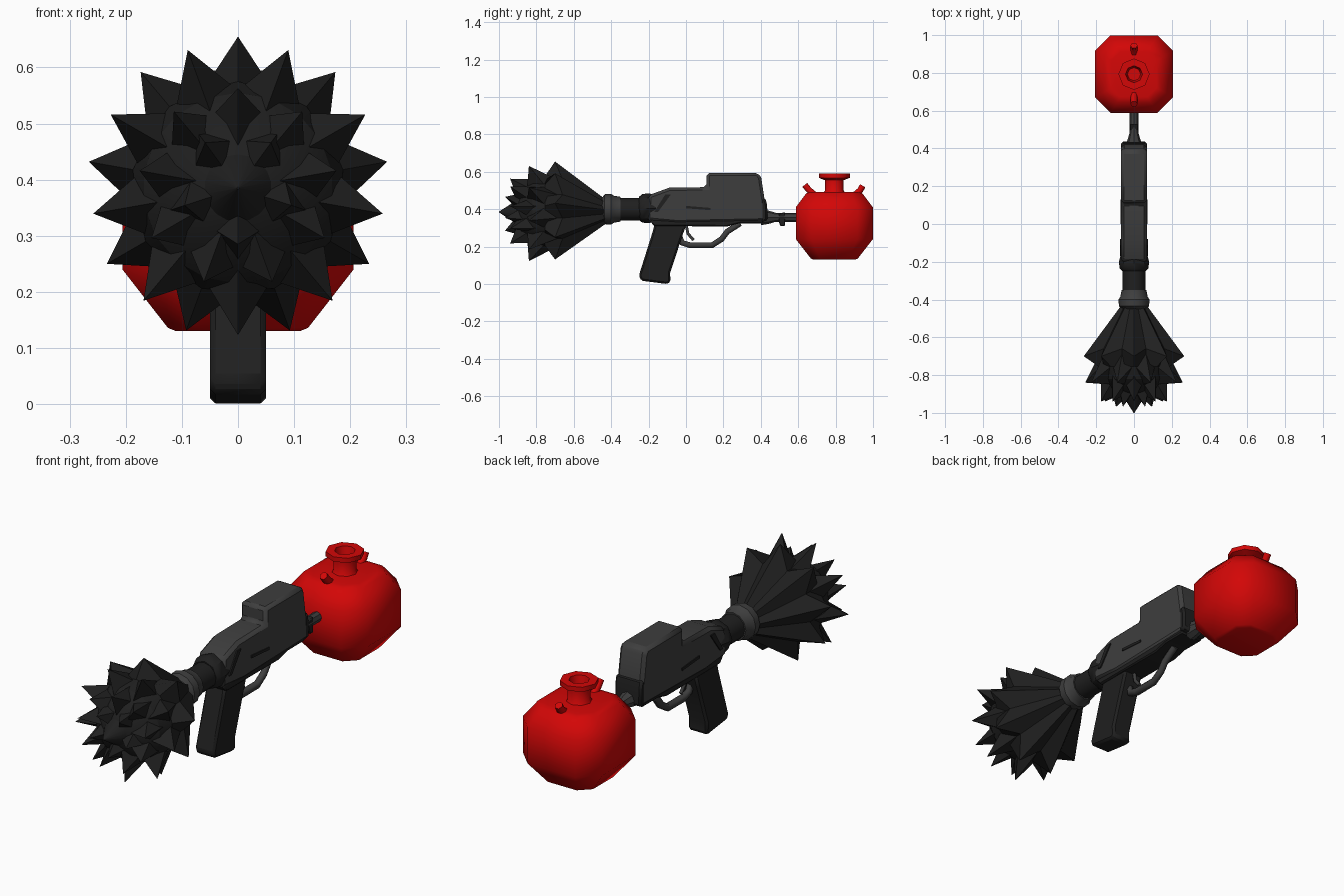
import bpy, bmesh
from math import sin, cos, pi, radians

if "Cube" in bpy.data.objects:
    bpy.data.objects.remove(bpy.data.objects["Cube"], do_unlink=True)


def material(name, r, g, b):
    m = bpy.data.materials.new(name)
    m.use_nodes = True
    m.diffuse_color = (r, g, b, 1)
    bsdf = m.node_tree.nodes["Principled BSDF"]
    bsdf.inputs["Base Color"].default_value = (r, g, b, 1)
    bsdf.inputs["Roughness"].default_value = 0.7
    return m


BLACK = material("matte black", 0.014, 0.014, 0.014)
GREY = material("gunmetal grey", 0.048, 0.048, 0.048)
RED = material("tank red", 0.65, 0.002, 0.002)


def finish(obj, mat, angle=35):
    obj.data.materials.append(mat)
    bpy.ops.object.select_all(action='DESELECT')
    obj.select_set(True)
    bpy.context.view_layer.objects.active = obj
    bpy.ops.object.shade_smooth_by_angle(angle=radians(angle))
    return obj


def from_bmesh(name, bm, mat, angle=35):
    bmesh.ops.recalc_face_normals(bm, faces=bm.faces)
    mesh = bpy.data.meshes.new(name)
    bm.to_mesh(mesh)
    bm.free()
    obj = bpy.data.objects.new(name, mesh)
    bpy.context.collection.objects.link(obj)
    return finish(obj, mat, angle)


def loft(name, rings, mat, angle=35):
    """Skin a stack of equally sized point rings and cap both ends."""
    bm = bmesh.new()
    loops = [[bm.verts.new(p) for p in ring] for ring in rings]
    n = len(loops[0])
    for a, b in zip(loops, loops[1:]):
        for i in range(n):
            j = (i + 1) % n
            bm.faces.new((a[i], a[j], b[j], b[i]))
    bm.faces.new(loops[0])
    bm.faces.new(loops[-1])
    return from_bmesh(name, bm, mat, angle)


def polar(y, r, a, z):
    return (r * cos(a), y, z + r * sin(a))


def barrel(name, profile, z, sides, mat):
    """Turn (y, radius) pairs around a lengthwise axis."""
    rings = [[polar(y, r, 2 * pi * i / sides, z) for i in range(sides)]
             for y, r in profile]
    return loft(name, rings, mat)


def slab(name, profile, half, mat, bevel=0.015, x=0):
    """Extrude a (y, z) side profile across the width, then bevel it."""
    rings = [[(x + s * half, y, z) for y, z in profile] for s in (-1, 1)]
    obj = loft(name, rings, mat)
    if bevel:
        mod = obj.modifiers.new("bevel", 'BEVEL')
        mod.width = bevel
        mod.segments = 1
    return obj


def tube(name, points, radius, mat):
    """Sweep a round section along (y, z) points in the middle plane."""
    curve = bpy.data.curves.new(name, 'CURVE')
    curve.dimensions = '3D'
    curve.bevel_depth = radius
    curve.bevel_resolution = 1
    curve.use_fill_caps = True
    spline = curve.splines.new('POLY')
    spline.points.add(len(points) - 1)
    for p, (y, z) in zip(spline.points, points):
        p.co = (0, y, z, 1)
    obj = bpy.data.objects.new(name, curve)
    bpy.context.collection.objects.link(obj)
    curve.materials.append(mat)
    return obj


# Spiked head core: ribbed cone with a star rim, closed by a dome
SPIKES, HEAD_Z = 9, 0.385
STEP = pi / SPIKES
# (y, radius) on the ribs, then in the grooves between them
core = [((-0.42, 0.06), (-0.42, 0.05)), ((-0.70, 0.27), (-0.66, 0.185)),
        ((-0.755, 0.19), (-0.75, 0.185)), ((-0.82, 0.17), (-0.82, 0.17)),
        ((-0.88, 0.12), (-0.88, 0.12)), ((-0.91, 0.06), (-0.91, 0.06)),
        ((-1.0, 0.002), (-1.0, 0.002))]
loft("spiked_head_core", [[polar(*pair[i % 2], pi / 2 + i * STEP, HEAD_Z)
                           for i in range(2 * SPIKES)] for pair in core], BLACK, 25)


def spike_row(name, count, start, tip, back, side, front, spread):
    """Ring of four-sided spikes; each argument pair is (y, radius)."""
    bm = bmesh.new()
    for k in range(count):
        a = start + 2 * pi * k / count
        top = bm.verts.new(polar(*tip, a, HEAD_Z))
        base = [bm.verts.new(polar(*p, a + d, HEAD_Z)) for p, d in
                ((back, 0), (side, spread), (front, 0), (side, -spread))]
        for i in range(4):
            bm.faces.new((top, base[i], base[(i + 1) % 4]))
        bm.faces.new(base)
    from_bmesh(name, bm, BLACK, 25)


spike_row("outer_spikes", SPIKES, pi / 2 + STEP, (-0.84, 0.262), (-0.55, 0.115),
          (-0.755, 0.18), (-0.85, 0.13), 0.31)
spike_row("middle_spikes", SPIKES, pi / 2, (-0.94, 0.178), (-0.77, 0.175),
          (-0.85, 0.14), (-0.90, 0.07), 0.3)
spike_row("inner_spikes", 5, -pi / 2, (-0.968, 0.10), (-0.86, 0.13),
          (-0.89, 0.085), (-0.91, 0.03), 0.5)

# Muzzle collar, barrel and receiver nose
barrel("muzzle_collar", [(-0.45, 0.06), (-0.435, 0.08), (-0.40, 0.082),
                         (-0.385, 0.072), (-0.35, 0.066)], 0.40, 12, GREY)
barrel("barrel", [(-0.36, 0.06), (-0.22, 0.06)], 0.40, 12, BLACK)
barrel("receiver_nose", [(-0.25, 0.062), (-0.235, 0.076), (-0.20, 0.08),
                         (-0.16, 0.07)], 0.405, 8, BLACK)

# Receiver with its raised rear housing
slab("receiver", [(-0.21, 0.34), (-0.20, 0.475), (-0.09, 0.515), (0.11, 0.518),
                  (0.11, 0.595), (0.385, 0.595), (0.402, 0.57), (0.425, 0.42),
                  (0.43, 0.335), (-0.05, 0.325)], 0.068, GREY)
slab("receiver_underside", [(-0.20, 0.345), (-0.17, 0.31), (0.22, 0.308),
                            (0.29, 0.325), (0.41, 0.325), (0.41, 0.35),
                            (-0.05, 0.34)], 0.06, BLACK, 0.006)
slab("rear_plate", [(0.40, 0.45), (0.425, 0.46), (0.434, 0.42),
                    (0.436, 0.34), (0.40, 0.33)], 0.069, BLACK, 0.01)

# Side ports, levers and panels on both flanks
for side, s in (("left", 1), ("right", -1)):
    slab(side + "_lever", [(-0.17, 0.385), (-0.15, 0.385), (-0.08, 0.48),
                           (-0.11, 0.48)], 0.004, BLACK, 0, s * 0.07)
    slab(side + "_port", [(0.0, 0.405), (0.13, 0.395), (0.13, 0.407),
                          (0.0, 0.418)], 0.003, BLACK, 0, s * 0.069)

# Pistol grip
slab("grip", [(-0.165, 0.33), (-0.178, 0.28), (-0.252, 0.045), (-0.24, 0.018),
              (-0.10, 0.0), (-0.083, 0.01), (-0.085, 0.06), (-0.022, 0.25),
              (0.005, 0.33)], 0.05, BLACK, 0.014)

# Trigger guard and trigger
tube("trigger_guard", [(-0.04, 0.265), (-0.02, 0.22), (0.02, 0.208),
                       (0.14, 0.208), (0.19, 0.24), (0.22, 0.28),
                       (0.29, 0.325)], 0.018, GREY)
tube("trigger", [(0.0, 0.32), (0.01, 0.27), (0.04, 0.235)], 0.009, GREY)

# Fuel line between receiver and tank
barrel("hose_fitting", [(0.40, 0.042), (0.44, 0.036), (0.48, 0.024),
                        (0.60, 0.024)], 0.357, 8, GREY)
slab("hose_clamp", [(0.495, 0.335), (0.505, 0.31), (0.53, 0.31),
                    (0.53, 0.385), (0.495, 0.375)], 0.022, BLACK, 0.004)

# Red tank: stacked squares with cut corners
TANK_Y = 0.793


def cut_square(half, z, cut=0.6):
    c = half * cut
    corners = [(half, c), (c, half)]
    points = []
    for sx, sy in ((1, 1), (-1, 1), (-1, -1), (1, -1)):
        pair = corners if sx * sy > 0 else corners[::-1]
        points += [(sx * px, TANK_Y + sy * py, z) for px, py in pair]
    return points


loft("tank", [cut_square(h, z) for h, z in
              ((0.11, 0.13), (0.125, 0.136), (0.206, 0.24), (0.206, 0.41),
               (0.15, 0.485), (0.12, 0.492))], RED, 50)


# Filler neck with a flared, hollow rim
def flat_ring(r, z, sides=8):
    return [(r * cos(2 * pi * i / sides), TANK_Y + r * sin(2 * pi * i / sides), z)
            for i in range(sides)]


loft("filler_neck", [flat_ring(r, z) for r, z in
                     ((0.065, 0.48), (0.05, 0.50), (0.05, 0.555), (0.083, 0.568),
                      (0.083, 0.59), (0.045, 0.59), (0.035, 0.54))], RED, 50)

# Handle stumps in front of and behind the neck
tube("front_handle_stump", [(0.69, 0.475), (0.655, 0.505), (0.635, 0.53)], 0.019, RED)
tube("rear_handle_stump", [(0.90, 0.475), (0.93, 0.50), (0.945, 0.525)], 0.019, RED)
